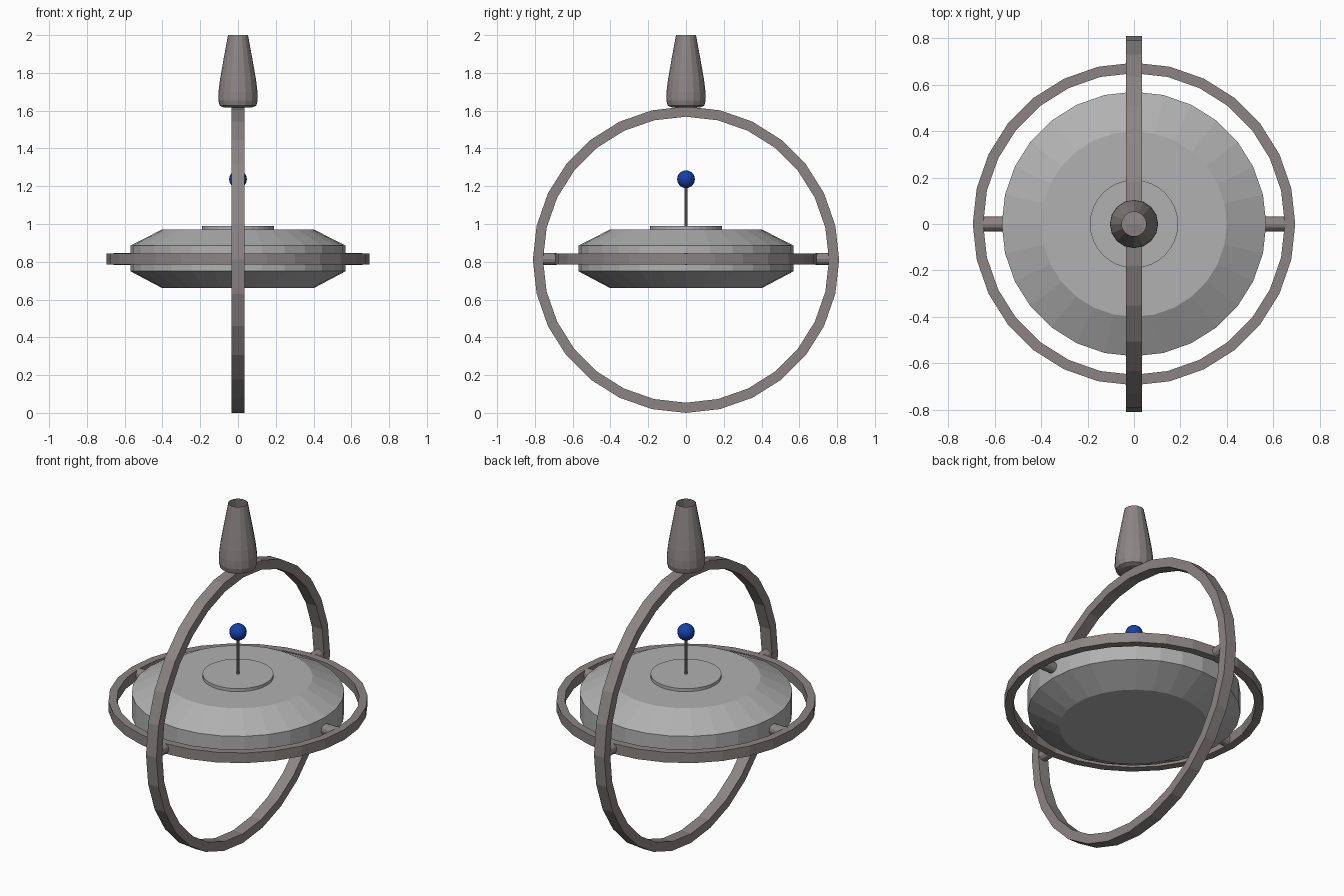
import bpy, math
from mathutils import Matrix

if "Cube" in bpy.data.objects:
    bpy.data.objects.remove(bpy.data.objects["Cube"])

ZC = 0.815  # height of the gimbal axes


def material(name, rgb):
    m = bpy.data.materials.new(name)
    m.diffuse_color = (*rgb, 1)
    m.use_nodes = True
    m.node_tree.nodes["Principled BSDF"].inputs["Base Color"].default_value = m.diffuse_color
    return m


METAL = material("warm_grey_metal", (0.26, 0.235, 0.23))
ROTOR = material("light_grey", (0.44, 0.44, 0.44))
BLUE = material("blue", (0.008, 0.05, 0.40))


def lathe(name, profile, n, mat, cap=(True, True), closed=False, smooth=None,
          matrix=Matrix.Identity(4)):
    """Revolve (radius, z) points about z, listed from bottom to top."""
    verts = [(r * math.cos(2 * math.pi * i / n), r * math.sin(2 * math.pi * i / n), z)
             for r, z in profile for i in range(n)]
    k = len(profile)
    faces = []
    for j in range(k if closed else k - 1):
        a, b = j * n, ((j + 1) % k) * n
        faces += [(a + i, a + (i + 1) % n, b + (i + 1) % n, b + i) for i in range(n)]
    if not closed:
        if cap[0]:
            faces.append(tuple(reversed(range(n))))
        if cap[1]:
            faces.append(tuple((k - 1) * n + i for i in range(n)))
    me = bpy.data.meshes.new(name)
    me.from_pydata(verts, [], faces)
    me.transform(matrix)
    me.materials.append(mat)
    ob = bpy.data.objects.new(name, me)
    bpy.context.collection.objects.link(ob)
    if smooth:
        bpy.ops.object.select_all(action='DESELECT')
        ob.select_set(True)
        bpy.context.view_layer.objects.active = ob
        bpy.ops.object.shade_smooth_by_angle(angle=math.radians(smooth))
    return ob


def ring(name, r_in, r_out, half, matrix):
    prof = [(r_out, -half), (r_out, half), (r_in, half), (r_in, -half)]
    return lathe(name, prof, 28, METAL, closed=True, matrix=matrix)


centre = Matrix.Translation((0, 0, ZC))

# Upright outer ring and level inner ring
ring("outer_ring", 0.757, 0.811, 0.034,
     Matrix.Translation((0, 0, 0.811)) @ Matrix.Rotation(math.pi / 2, 4, 'Y'))
ring("inner_ring", 0.65, 0.695, 0.03, centre)

# Bevelled rotor with a shallow raised cap
lathe("rotor", [(0.40, 0.66), (0.57, 0.75), (0.57, 0.885), (0.40, 0.972)], 28, ROTOR)
lathe("rotor_cap", [(0.19, 0.96), (0.19, 0.99)], 32, ROTOR)

# Pivot pins: along x for the rotor, along y for the inner ring
for i in range(4):
    along_x = i % 2 == 0
    span = (0.55, 0.66) if along_x else (0.685, 0.765)
    lathe("rotor_pin" if along_x else "ring_pin", [(0.032, span[0]), (0.032, span[1])],
          12, METAL, matrix=centre @ Matrix.Rotation(i * math.pi / 2, 4, 'Z')
          @ Matrix.Rotation(math.pi / 2, 4, 'Y'))

# Spindle and ball
lathe("spindle", [(0.008, 0.98), (0.008, 1.21)], 10, METAL)
ball = [(max(1e-4, 0.047 * math.sin(math.pi * j / 12)), 1.237 - 0.047 * math.cos(math.pi * j / 12))
        for j in range(13)]
lathe("ball", ball, 20, BLUE, smooth=40)

# Open-topped tapered holder
lathe("holder", [(0.075, 1.617), (0.097, 1.627), (0.104, 1.655), (0.103, 1.70), (0.096, 1.76),
                 (0.084, 1.83), (0.075, 1.88), (0.053, 2.0)], 16, METAL, cap=(True, False))
